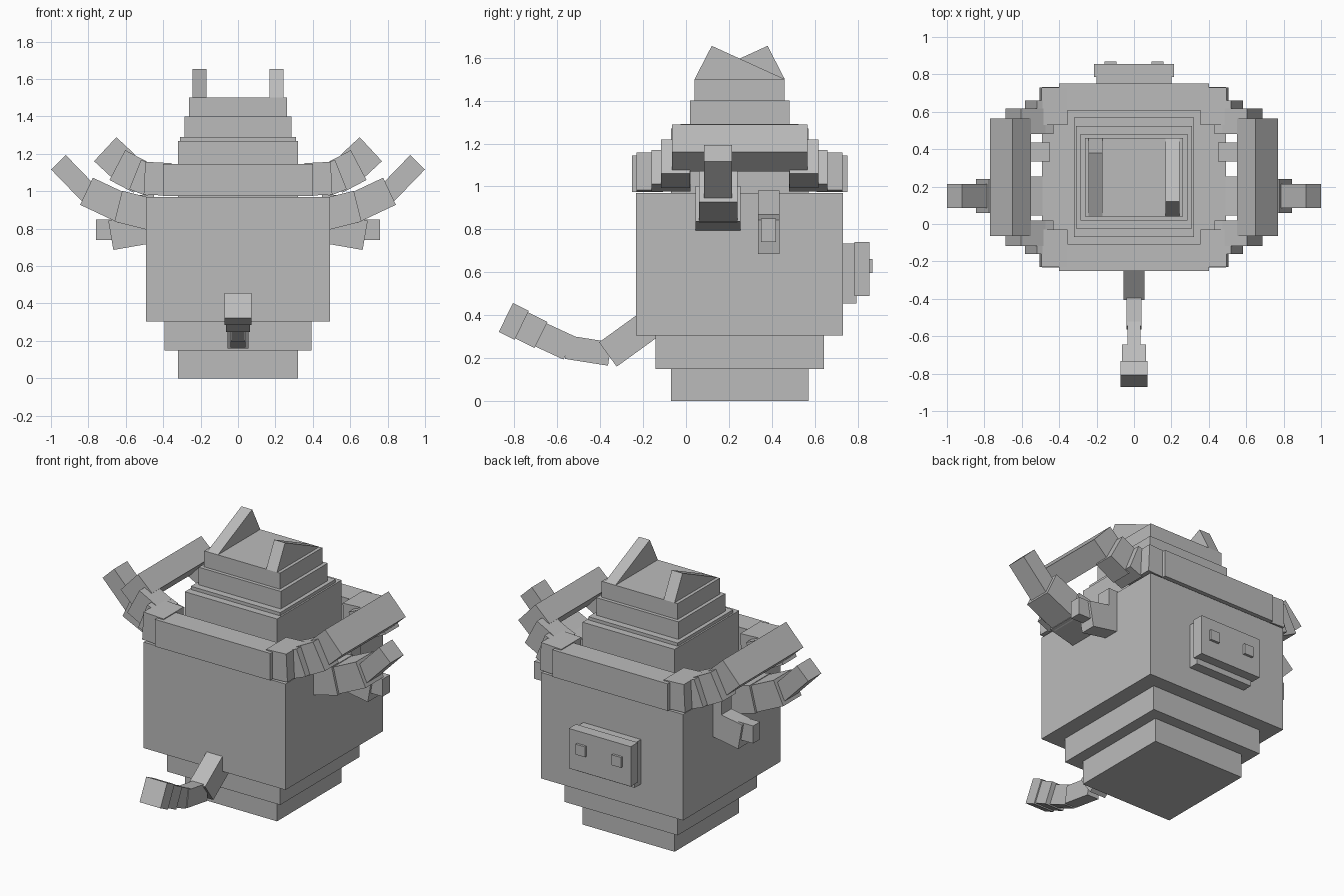
import bpy, bmesh
from math import atan2
from mathutils import Matrix, Vector

cube = bpy.data.objects.get("Cube")
if cube:
    bpy.data.objects.remove(cube, do_unlink=True)

GREY = (0.5, 0.5, 0.5, 1)
grey = bpy.data.materials.new("plain grey")
grey.use_nodes = True
grey.diffuse_color = GREY
grey.node_tree.nodes["Principled BSDF"].inputs["Base Color"].default_value = GREY

MID_Y = 0.25
SIDES = {"left": 1, "right": -1}
ENDS = {"back": 1, "front": -1}


def block(name, centre, size, turn=Matrix(), ridge=None):
    """Make a turned cuboid, or a wedge whose top edge lies at y = ridge."""
    bm = bmesh.new()
    bmesh.ops.create_cube(bm, size=1)
    for vert in bm.verts:
        vert.co *= Vector(size)
        if ridge is not None and vert.co.z > 0:
            vert.co.y = ridge
    bmesh.ops.remove_doubles(bm, verts=bm.verts, dist=0.001)
    bm.transform(Matrix.Translation(centre) @ turn)
    bmesh.ops.recalc_face_normals(bm, faces=bm.faces)
    mesh = bpy.data.meshes.new(name)
    bm.to_mesh(mesh)
    bm.free()
    mesh.materials.append(grey)
    obj = bpy.data.objects.new(name, mesh)
    bpy.context.collection.objects.link(obj)


def side_limb(prefix, sign, path, parts, overlap=0.04):
    """Lay blocks along a path in x and z; parts are (name, thickness, depth, y)."""
    points = [Vector((sign * x, 0, z)) for x, z in path]
    for (name, thick, depth, y), start, end in zip(parts, points, points[1:]):
        way = (end - start).normalized()
        start = start - way * overlap
        centre = (start + end) / 2 + Vector((0, y, 0))
        turn = Matrix.Rotation(-atan2(way.z, way.x), 4, "Y")
        block(f"{prefix}_{name}", centre, ((end - start).length, depth, thick), turn)


# Stacked body: name, width, depth, height
TIERS = [
    ("base", 0.64, 0.64, 0.15),
    ("lower_tier", 0.785, 0.785, 0.155),
    ("body", 0.985, 0.965, 0.665),
    ("neck", 0.64, 0.64, 0.3),
    ("neck_step", 0.62, 0.55, 0.02),
    ("head_tier", 0.57, 0.465, 0.11),
    ("crown", 0.526, 0.42, 0.1),
]
top = 0
for name, width, depth, height in TIERS:
    block(name, (0, MID_Y, top + height / 2), (width, depth, height))
    top += height

# Ears lean opposite ways along y
EAR_HEIGHT = 0.155
for side, sign in SIDES.items():
    block(f"{side}_ear", (sign * 0.205, MID_Y, top + EAR_HEIGHT / 2),
          (0.075, 0.42, EAR_HEIGHT), ridge=-sign * 0.13)

# Collar bars at front and back
for end, way in ENDS.items():
    block(f"collar_{end}", (0, MID_Y + way * 0.43, 1.06), (0.8, 0.145, 0.17))

for side, sign in SIDES.items():
    # Collar corners bend outward and up, joined by one wide flap
    for end, way in ENDS.items():
        side_limb(f"{side}_{end}", sign,
                  [(0.4, 1.065), (0.5, 1.07), (0.55, 1.09), (0.645, 1.14)],
                  [("collar_corner", 0.175, 0.2, MID_Y + way * 0.38),
                   ("collar_bend", 0.17, 0.18, MID_Y + way * 0.32),
                   ("collar_side", 0.18, 0.135, MID_Y + way * 0.3)])
    side_limb(side, sign, [(0.64, 1.16), (0.71, 1.225)],
              [("collar_flap", 0.175, 0.63, MID_Y)])

    # Raised arm
    side_limb(side, sign, [(0.4, 0.86), (0.64, 0.92), (0.81, 1), (0.96, 1.155)],
              [("upper_arm", 0.17, 0.21, 0.15),
               ("forearm", 0.16, 0.18, 0.15),
               ("hand", 0.11, 0.13, 0.15)])

    # Small fin behind the arm
    block(f"{side}_fin_root", (sign * 0.5, 0.385, 0.9), (0.1, 0.1, 0.16))
    side_limb(side, sign, [(0.48, 0.8), (0.68, 0.765)], [("fin", 0.16, 0.1, 0.385)])
    block(f"{side}_fin_tip", (sign * 0.71, 0.385, 0.795), (0.1, 0.07, 0.11))

# Tail along y: names, widths and thicknesses from root to tip
TAIL_PATH = [(-0.18, 0.35), (-0.36, 0.22), (-0.55, 0.25),
             (-0.68, 0.31), (-0.77, 0.355), (-0.835, 0.387)]
TAIL = [("root", 0.11, 0.14), ("middle", 0.08, 0.11), ("end", 0.07, 0.12),
        ("tuft", 0.13, 0.135), ("tip", 0.145, 0.15)]
joints = [Vector((0, y, z)) for y, z in TAIL_PATH]
for (name, width, thick), start, end in zip(TAIL, joints, joints[1:]):
    way = end - start
    turn = Matrix.Rotation(atan2(way.z, way.y), 4, "X")
    block(f"tail_{name}", (start + end) / 2, (width, way.length + 0.01, thick), turn)

# Face plates and eyes
block("mouth_plate", (0, 0.76, 0.595), (0.4, 0.07, 0.28))
block("face_plate", (0, 0.82, 0.615), (0.43, 0.07, 0.25))
for side, sign in SIDES.items():
    block(f"{side}_eye", (sign * 0.125, 0.86, 0.63), (0.065, 0.02, 0.065))
